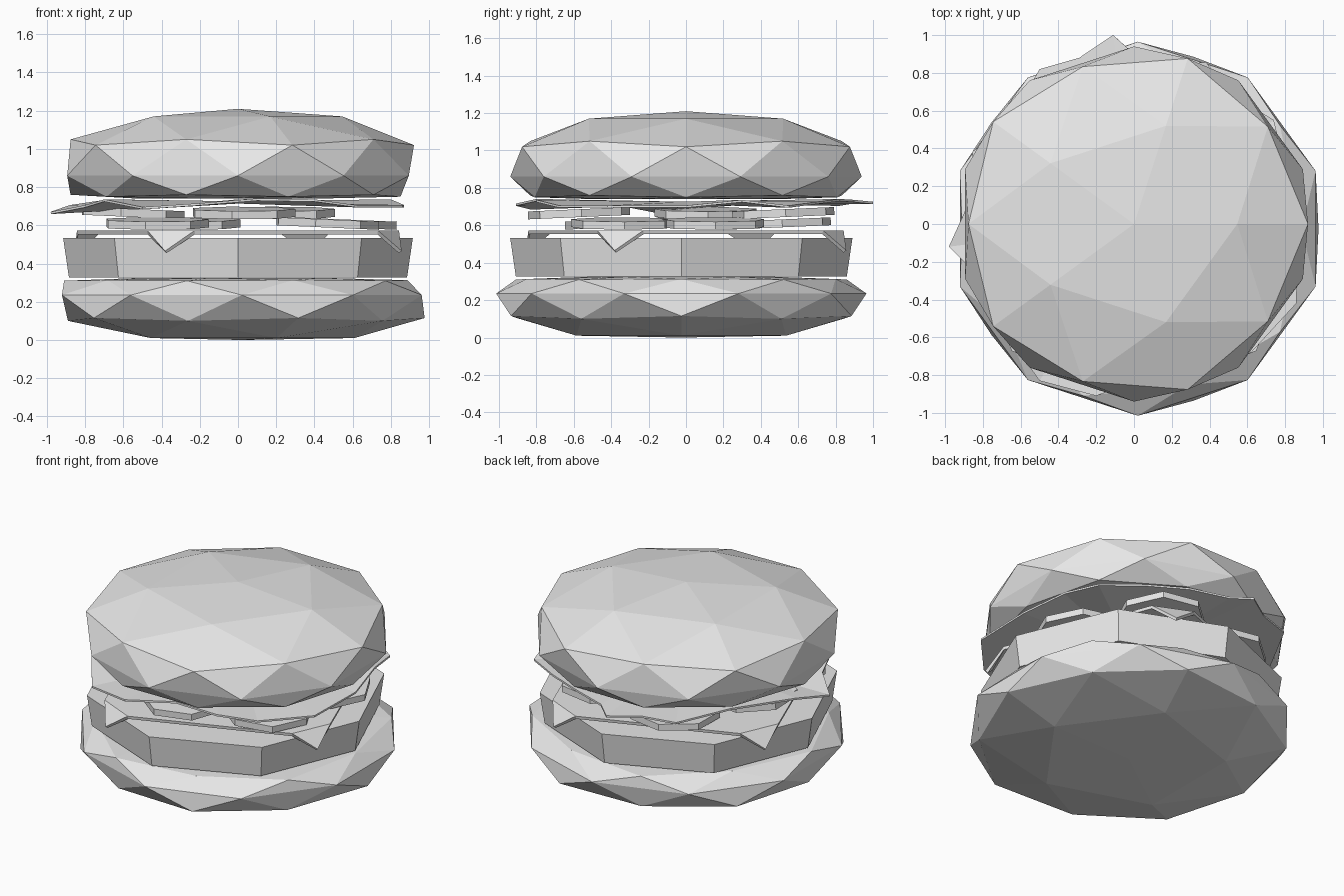
import bpy, bmesh, math
from mathutils import Vector, Matrix

cube = bpy.data.objects.get("Cube")
if cube:
    bpy.data.objects.remove(cube, do_unlink=True)

grey = bpy.data.materials.new("light_grey")
grey.use_nodes = True
grey.diffuse_color = (0.8, 0.8, 0.8, 1)
grey.node_tree.nodes["Principled BSDF"].inputs["Base Color"].default_value = (0.8, 0.8, 0.8, 1)


def finish(name, bm):
    """Turn a bmesh into a flat shaded object."""
    bmesh.ops.recalc_face_normals(bm, faces=bm.faces)
    mesh = bpy.data.meshes.new(name)
    bm.to_mesh(mesh)
    bm.free()
    mesh.materials.append(grey)
    obj = bpy.data.objects.new(name, mesh)
    bpy.context.collection.objects.link(obj)
    return obj


def bun(name, centre, levels, flip=1):
    """Reshape a coarse icosphere: each level is (sphere z, new z, widening)."""
    bm = bmesh.new()
    bmesh.ops.create_icosphere(bm, subdivisions=2, radius=1)
    for v in bm.verts:
        _, z, k = min(levels, key=lambda lv: abs(lv[0] - v.co.z))
        v.co = Vector((v.co.x * k + centre[0], v.co.y * k + centre[1], z))
    return finish(name, bm)


def disc(name, sides, r_low, r_high, thick, matrix):
    bm = bmesh.new()
    bmesh.ops.create_cone(bm, cap_ends=True, segments=sides, radius1=r_low,
                          radius2=r_high, depth=thick, matrix=matrix)
    return finish(name, bm)


def sheet(name, points, faces, thick):
    """Thin folded sheet with thickness."""
    bm = bmesh.new()
    verts = [bm.verts.new(p) for p in points]
    for f in faces:
        bm.faces.new([verts[i] for i in f])
    obj = finish(name, bm)
    mod = obj.modifiers.new("thickness", "SOLIDIFY")
    mod.thickness = thick
    mod.offset = 0
    return obj


# Buns: domed on the outside, flattened towards the filling
bun("top_bun", (0, 0), [
    (1, 1.21, 1), (0.851, 1.17, 1.04), (0.526, 1.05, 1.03), (0.447, 1.02, 1.03),
    (0, 0.86, 0.94), (-0.447, 0.76, 0.98), (-0.526, 0.75, 1.0),
    (-0.851, 0.74, 1), (-1, 0.74, 1)])

# The lower bun is the same shape turned upside down
lower = bun("bottom_bun", (0.02, -0.025), [
    (1, 0, 1), (0.851, 0.01, 1.12), (0.526, 0.1, 1.07), (0.447, 0.115, 1.07),
    (0, 0.235, 0.99), (-0.447, 0.31, 1.04), (-0.526, 0.313, 1.02),
    (-0.851, 0.325, 1), (-1, 0.325, 1)])
lower.data.flip_normals()

# Patty
disc("patty", 8, 0.885, 0.915, 0.205, Matrix.Translation((0, -0.025, 0.43)))

# Cheese slice with its four corners folded down
points, flaps = [], []
for i in range(4):
    a = math.radians(-114 + 90 * i)
    out = Vector((math.cos(a), math.sin(a), 0))
    side = Vector((-out.y, out.x, 0))
    for s in (-0.135, 0.135):
        points.append(out * 0.86 + side * s + Vector((0, 0, 0.563)))
for i in range(4):
    a = math.radians(-114 + 90 * i)
    points.append(Vector((math.cos(a) * 0.93, math.sin(a) * 0.93, 0.46)))
    flaps.append((2 * i + 1, 2 * i, 8 + i))
sheet("cheese_slice", points, [tuple(range(8))] + flaps, 0.02)

# Ring of overlapping vegetable slices at two heights
for i in range(7):
    a = math.radians(15 + 360 / 7 * i)
    z = 0.665 if i % 2 else 0.61
    tilt = Matrix.Rotation(math.radians(2.5), 4, "X" if i % 3 else "Y")
    place = Matrix.Translation((0.57 * math.cos(a), 0.57 * math.sin(a), z))
    disc(f"vegetable_slice_{i + 1}", 7, 0.28, 0.28, 0.042,
         place @ tilt @ Matrix.Rotation(a, 4, "Z"))

# Lettuce leaf with a ragged, wavy rim
rim = [(.87, 0, .70), (.8, .3, .73), (.74, .55, .70), (.5, .7, .72), (.25, .82, .735),
       (0, .9, .73), (-.11, 1, .72), (-.29, .88, .72), (-.5, .82, .71), (-.68, .5, .73),
       (-.88, .1, .70), (-.98, -.12, .665), (-.8, -.3, .70), (-.7, -.55, .73),
       (-.5, -.83, .69), (-.2, -.91, .71), (.1, -.8, .735), (.4, -.8, .73),
       (.62, -.68, .70), (.86, -.42, .70)]
n = len(rim)
sheet("lettuce_leaf", rim + [(0, 0, 0.72)],
      [(i, (i + 1) % n, n) for i in range(n)], 0.012)
